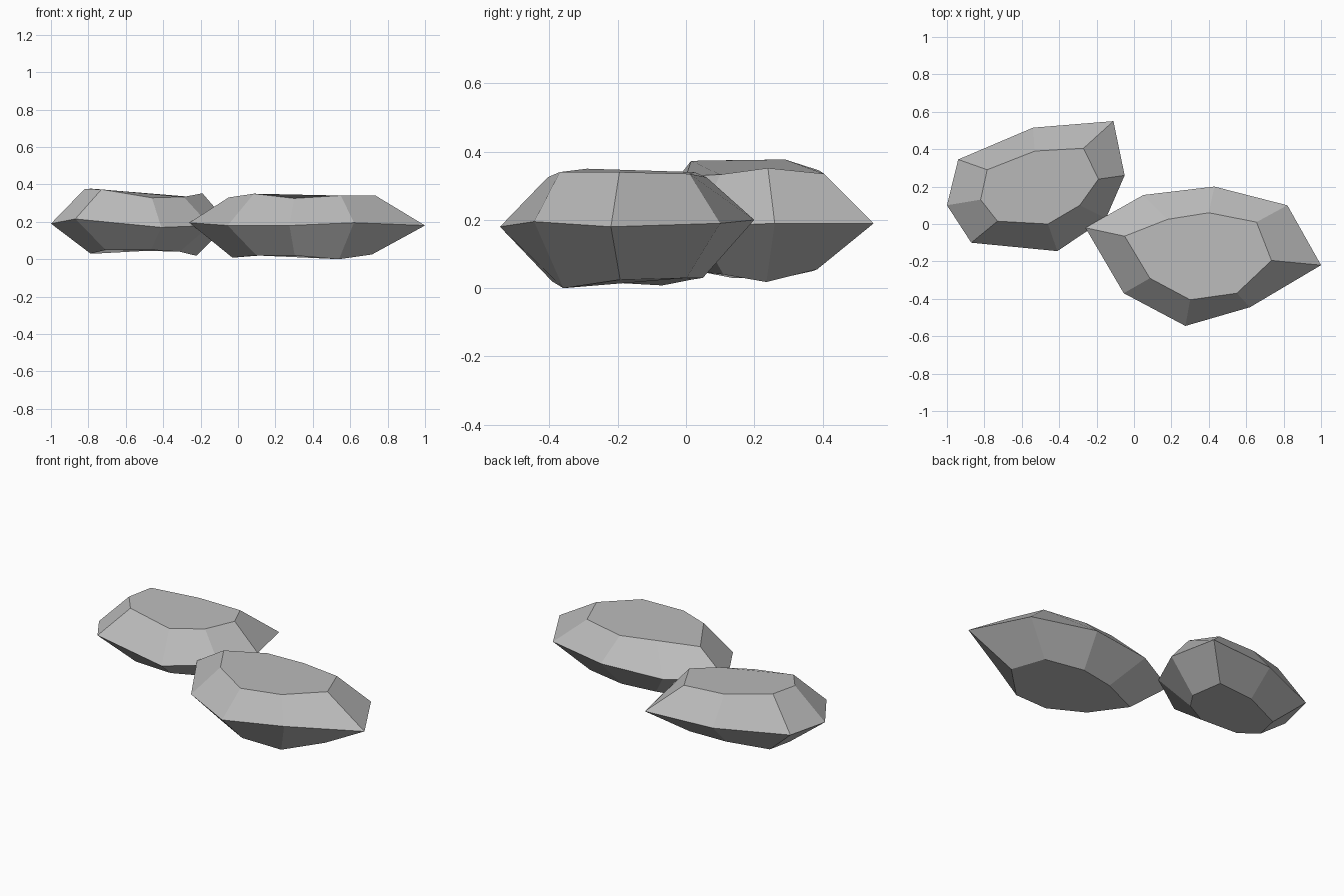
import bpy
import bmesh
from mathutils import Vector

cube = bpy.data.objects.get("Cube")
if cube:
    bpy.data.objects.remove(cube, do_unlink=True)

# Plain stone colour
stone = bpy.data.materials.new("stone_grey")
stone.use_nodes = True
grey = (0.5, 0.5, 0.5, 1.0)
stone.diffuse_color = grey
stone.node_tree.nodes["Principled BSDF"].inputs["Base Color"].default_value = grey


def make_rock(name, girdle, crown, base_heights, base_scale):
    """Faceted stone: a wide girdle ring, a flat crown and a matching flat base."""
    points = [Vector(p) for p in crown]
    centre = sum(points, Vector()) / len(points)
    base = []
    for point, height in zip(points, base_heights):
        foot = centre.lerp(point, base_scale)
        foot.z = height
        base.append(foot)

    bm = bmesh.new()
    rings = [[bm.verts.new(p) for p in ring] for ring in (base, girdle, points)]
    # Sloping facets between neighbouring rings
    for lower, upper in zip(rings, rings[1:]):
        for i in range(len(lower)):
            j = (i + 1) % len(lower)
            bm.faces.new((lower[i], lower[j], upper[j], upper[i]))
    # Flat caps
    bm.faces.new(rings[0])
    bm.faces.new(rings[-1])
    bmesh.ops.recalc_face_normals(bm, faces=bm.faces)

    mesh = bpy.data.meshes.new(name)
    bm.to_mesh(mesh)
    bm.free()
    mesh.materials.append(stone)
    rock = bpy.data.objects.new(name, mesh)
    bpy.context.collection.objects.link(rock)
    return rock


# Larger stone, in front on the left
make_rock(
    "front_rock",
    girdle=[(-.26, -.02, .195), (.05, .155, .19), (.43, .2, .2), (.82, .1, .19),
            (1, -.22, .18), (.62, -.445, .195), (.275, -.545, .18), (-.055, -.37, .18)],
    crown=[(-.05, -.065, .33), (.18, .025, .34), (.4, .06, .325), (.655, .01, .335),
           (.735, -.195, .34), (.55, -.37, .34), (.3, -.405, .325), (.085, -.29, .35)],
    base_heights=[.008, .025, .03, .03, .025, 0, .02, .02],
    base_scale=.95,
)

# Smaller stone, behind on the right
make_rock(
    "back_rock",
    girdle=[(-1, .1, .19), (-.94, .345, .19), (-.54, .515, .19), (-.11, .55, .19),
            (-.05, .26, .19), (-.15, .03, .18), (-.41, -.145, .17), (-.87, -.1, .215)],
    crown=[(-.82, .13, .375), (-.785, .29, .377), (-.53, .39, .345), (-.27, .405, .335),
           (-.19, .24, .352), (-.29, .1, .333), (-.46, 0, .328), (-.73, .015, .373)],
    base_heights=[.03, .03, .05, .055, .018, .04, .05, .05],
    base_scale=.9,
)
